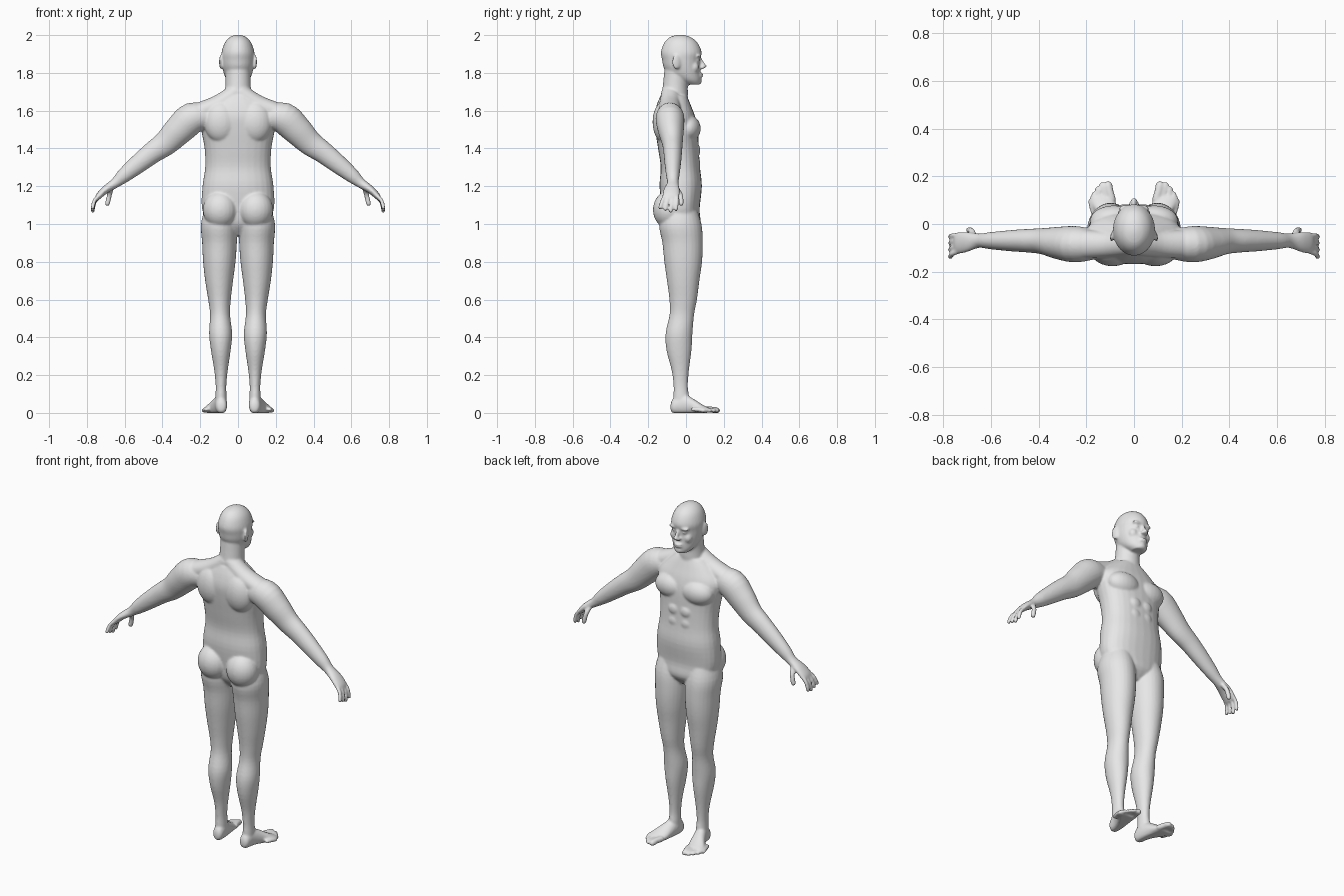
import bpy
import bmesh
from math import sin, cos, tau, copysign
from mathutils import Vector, Matrix

default_cube = bpy.data.objects.get("Cube")
if default_cube:
    bpy.data.objects.remove(default_cube, do_unlink=True)

X_AXIS, Y_AXIS, Z_AXIS = Vector((1, 0, 0)), Vector((0, 1, 0)), Vector((0, 0, 1))
CENTRE, BOTH = (1,), (1, -1)
RING_POINTS = 28
STEPS = 4
body_mesh = bmesh.new()


def smooth_rows(rows):
    """Catmull-Rom interpolation between the given cross-sections."""
    rows = [Vector(row) for row in rows]
    padded = [rows[0]] + rows + [rows[-1]]
    result = []
    for before, start, end, after in zip(padded, padded[1:], padded[2:], padded[3:]):
        for step in range(STEPS):
            t = step / STEPS
            slope_in, slope_out = (end - before) / 2, (after - start) / 2
            bend = 3 * (end - start) - 2 * slope_in - slope_out
            twist = 2 * (start - end) + slope_in + slope_out
            result.append(start + slope_in * t + bend * t * t + twist * t * t * t)
    return result + [rows[-1]]


def rounded(value, squareness):
    return copysign(abs(value) ** (2 / squareness), value)


def loft(rows, reference=X_AXIS, axis=None, squareness=2, sides=CENTRE, floor=False):
    """Closed tube through rows of x, y, z, radius along reference, other radius."""
    sections = smooth_rows(rows)
    points = [Vector(section[:3]) for section in sections]
    last = len(points) - 1
    for side in sides:
        rings = []
        for index, section in enumerate(sections):
            ahead, behind = points[min(index + 1, last)], points[max(index - 1, 0)]
            tangent = axis or (ahead - behind).normalized()
            across = (reference - tangent * reference.dot(tangent)).normalized()
            up = tangent.cross(across)
            ring = []
            for corner in range(RING_POINTS):
                angle = tau * corner / RING_POINTS
                point = (points[index]
                         + across * max(section[3], .002) * rounded(cos(angle), squareness)
                         + up * max(section[4], .002) * rounded(sin(angle), squareness))
                if floor:
                    point.z = max(point.z, 0)
                point.x *= side
                ring.append(body_mesh.verts.new(point))
            rings.append(ring)
        for lower, upper in zip(rings, rings[1:]):
            for corner in range(RING_POINTS):
                following = (corner + 1) % RING_POINTS
                body_mesh.faces.new((lower[corner], lower[following],
                                     upper[following], upper[corner]))
        body_mesh.faces.new(rings[0])
        body_mesh.faces.new(rings[-1])


def ellipsoid(centre, radii, sides=BOTH, tilt=0, tilt_axis='X'):
    """Rounded muscle or facial form, mirrored by default."""
    for side in sides:
        mirror = Matrix.Diagonal((side, 1, 1, 1))
        matrix = (mirror @ Matrix.Translation(centre)
                  @ Matrix.Rotation(tilt, 4, tilt_axis) @ Matrix.Diagonal((*radii, 1)))
        bmesh.ops.create_uvsphere(body_mesh, u_segments=24, v_segments=16,
                                  radius=1, matrix=matrix)


def digit(path, thickness, reference, floor=False):
    """Finger or toe with a rounded tip."""
    path = [Vector(point) for point in path]
    tip = path[-1] + (path[-1] - path[-2]).normalized() * thickness * .7
    rows = [(*point, thickness, thickness) for point in path]
    rows.append((*tip, thickness * .4, thickness * .4))
    loft(rows, reference, sides=BOTH, floor=floor)


# Torso, from the crotch to the base of the neck
loft([(0, -.02, .94, .05, .05),
      (0, -.02, 1, .15, .095),
      (0, -.028, 1.08, .19, .1),
      (0, -.028, 1.2, .188, .112),
      (0, -.03, 1.3, .174, .104),
      (0, -.04, 1.4, .177, .108),
      (0, -.05, 1.5, .195, .113),
      (0, -.06, 1.57, .2, .108),
      (0, -.065, 1.63, .15, .09),
      (0, -.065, 1.68, .09, .07)], axis=Z_AXIS, squareness=2.3)

# Neck
loft([(0, -.07, 1.6, .085, .07),
      (0, -.06, 1.68, .072, .07),
      (0, -.056, 1.74, .067, .066),
      (0, -.045, 1.83, .066, .068)], axis=Z_AXIS)

# Trapezius and collar
loft([(.01, -.08, 1.7, .05, .045),
      (.1, -.085, 1.635, .055, .05),
      (.2, -.085, 1.595, .06, .05)], reference=Y_AXIS, sides=BOTH)

# Chest, shoulder blades, buttocks and abdominals
ellipsoid((.085, .012, 1.505), (.1, .066, .072))
ellipsoid((.09, -.115, 1.54), (.09, .062, .11))
ellipsoid((.094, -.09, 1.075), (.092, .085, .1))
for height in (1.25, 1.32, 1.39):
    ellipsoid((.038, .056, height), (.036, .02, .034))

# Legs
loft([(.095, -.03, 1.1, .075, .08),
      (.1, -.03, 1, .096, .112),
      (.098, -.018, .9, .092, .107),
      (.099, -.015, .8, .086, .1),
      (.1, -.015, .7, .074, .086),
      (.098, -.015, .6, .06, .073),
      (.095, -.022, .52, .053, .065),
      (.092, -.037, .42, .061, .071),
      (.091, -.037, .33, .052, .066),
      (.09, -.03, .22, .035, .045),
      (.09, -.028, .14, .028, .038),
      (.09, -.025, .08, .03, .042),
      (.09, -.025, .03, .03, .04)], axis=Z_AXIS, sides=BOTH)

# Feet with flat soles
loft([(.088, -.082, .03, .012, .015),
      (.088, -.068, .036, .028, .04),
      (.092, -.02, .045, .034, .055),
      (.106, .03, .035, .042, .045),
      (.126, .08, .02, .053, .028),
      (.134, .112, .014, .052, .018)], axis=Y_AXIS, sides=BOTH, floor=True)

# Toes, big toe first
for toe, (x, y) in enumerate([(.109, .168), (.134, .168), (.152, .15),
                              (.169, .127), (.182, .098)]):
    thickness = .011 if toe else .017
    digit([(x - .018, y - .07, .018), (x - .006, y - .03, .017), (x, y, .011)],
          thickness, X_AXIS, floor=True)

# Arms and palms
loft([(.15, -.085, 1.565, .06, .06),
      (.24, -.085, 1.56, .076, .084),
      (.31, -.08, 1.5, .069, .079),
      (.38, -.072, 1.43, .055, .067),
      (.45, -.07, 1.38, .049, .058),
      (.52, -.07, 1.325, .044, .051),
      (.6, -.07, 1.26, .036, .04),
      (.65, -.07, 1.217, .03, .027),
      (.7, -.075, 1.183, .042, .021),
      (.735, -.08, 1.15, .045, .017),
      (.748, -.08, 1.13, .038, .011)], reference=Y_AXIS, sides=BOTH)

# Fingers, index to little
for finger in range(4):
    spread = .022 * finger
    shorter = .009 * abs(finger - 1)
    digit([(.725, -.046 - spread, 1.158),
           (.758, -.048 - spread * 1.15, 1.118 + shorter / 2),
           (.77, -.053 - spread * 1.28, 1.067 + shorter)], .0105, Y_AXIS)

# Thumbs
digit([(.668, -.055, 1.195), (.68, -.03, 1.155), (.692, -.025, 1.105)], .013, Y_AXIS)

# Skull and jaw
loft([(0, -.03, 2.002, .01, .012),
      (0, -.03, 1.99, .042, .054),
      (0, -.027, 1.96, .07, .088),
      (0, -.025, 1.91, .087, .108),
      (0, -.026, 1.87, .087, .101),
      (0, -.022, 1.83, .083, .097),
      (0, -.008, 1.79, .073, .086),
      (0, .015, 1.76, .058, .063),
      (0, .035, 1.738, .035, .04)], axis=Z_AXIS)

# Nose
loft([(0, .07, 1.882, .009, .01),
      (0, .086, 1.852, .01, .012),
      (0, .099, 1.834, .013, .012),
      (0, .085, 1.822, .012, .008)], axis=-Z_AXIS)
ellipsoid((.013, .086, 1.829), (.009, .012, .009))

# Brows, eyes and cheeks
ellipsoid((.034, .066, 1.889), (.03, .015, .009))
ellipsoid((.033, .06, 1.866), (.017, .013, .01))
ellipsoid((.042, .044, 1.83), (.026, .024, .03))

# Lips and chin
for height in (1.794, 1.781):
    ellipsoid((0, .077, height), (.026, .014, .0065), sides=CENTRE)
ellipsoid((0, .06, 1.756), (.028, .024, .02), sides=CENTRE)

# Ears
ellipsoid((.09, -.05, 1.858), (.009, .024, .04), tilt=.25, tilt_axis='Z')

# Single skin fused from all the forms
bmesh.ops.recalc_face_normals(body_mesh, faces=body_mesh.faces)
mesh = bpy.data.meshes.new("body")
body_mesh.to_mesh(mesh)
body_mesh.free()
body = bpy.data.objects.new("body", mesh)
bpy.context.collection.objects.link(body)

remesh = body.modifiers.new("fuse_forms", 'REMESH')
remesh.mode = 'VOXEL'
remesh.voxel_size = .006
remesh.use_smooth_shade = True
soften = body.modifiers.new("soften_skin", 'SMOOTH')
soften.factor = .5
soften.iterations = 7

# Plain grey skin
grey = (.8, .8, .8, 1)
skin = bpy.data.materials.new("plain_grey")
skin.use_nodes = True
skin.diffuse_color = grey
skin.node_tree.nodes["Principled BSDF"].inputs["Base Color"].default_value = grey
mesh.materials.append(skin)
